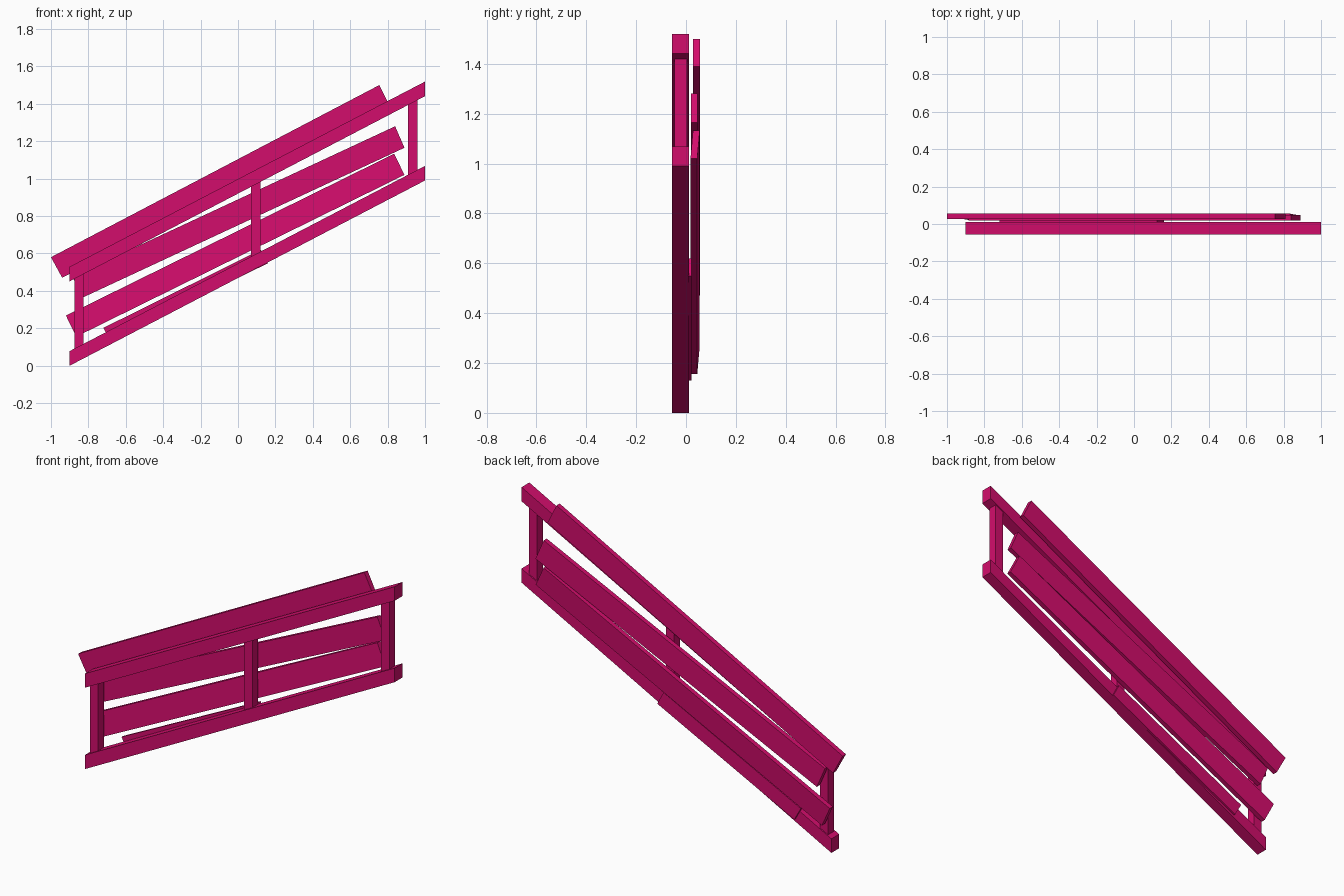
import bpy, bmesh
from mathutils import Vector

cube = bpy.data.objects.get("Cube")
if cube:
    bpy.data.objects.remove(cube, do_unlink=True)

pink = bpy.data.materials.new("magenta_paint")
pink.use_nodes = True
colour = (0.65, 0.004, 0.15, 1)
pink.diffuse_color = colour
pink.node_tree.nodes["Principled BSDF"].inputs["Base Color"].default_value = colour


def slab(name, outline, y0, y1, lean=0.0):
    """Extrude an x-z outline (bottom left, bottom right, top right, top left)
    from y0 to y1; lean pushes the top edge back."""
    bm = bmesh.new()
    offset = (0, 0, lean, lean)
    front = [bm.verts.new((x, y0 + o, z)) for (x, z), o in zip(outline, offset)]
    face = bm.faces.new(front)
    new = bmesh.ops.extrude_face_region(bm, geom=[face])["geom"]
    moved = [v for v in new if isinstance(v, bmesh.types.BMVert)]
    bmesh.ops.translate(bm, verts=moved, vec=Vector((0, y1 - y0, 0)))
    bmesh.ops.recalc_face_normals(bm, faces=bm.faces)
    mesh = bpy.data.meshes.new(name)
    bm.to_mesh(mesh)
    bm.free()
    mesh.materials.append(pink)
    obj = bpy.data.objects.new(name, mesh)
    bpy.context.collection.objects.link(obj)


LEFT, RIGHT = -0.9, 1.0
RISE, RAIL_H, GAP = 0.99, 0.078, 0.451


def slope_z(x):
    return (x - LEFT) / (RIGHT - LEFT) * RISE


# Sloping rails with vertical ends
for name, base in (("bottom_rail", 0), ("top_rail", GAP)):
    slab(name, [(LEFT, base), (RIGHT, base + RISE),
                (RIGHT, base + RISE + RAIL_H), (LEFT, base + RAIL_H)], -0.056, 0.012)

# Upright posts between the rails
for name, x in (("right_post", -0.85), ("middle_post", 0.095), ("left_post", 0.935)):
    a, b = x - 0.025, x + 0.025
    low, high = RAIL_H - 0.01, GAP + 0.01
    slab(name, [(a, slope_z(a) + low), (b, slope_z(b) + low),
                (b, slope_z(b) + high), (a, slope_z(a) + high)], -0.046, 0.005)

# Loose planks nailed to the back
slab("top_plank", [(-0.94, 0.47), (0.81, 1.39), (0.755, 1.5), (-1.0, 0.58)], 0.028, 0.056)
slab("upper_plank", [(-0.835, 0.362), (0.89, 1.165), (0.84, 1.28), (-0.885, 0.477)], 0.02, 0.047)
slab("lower_plank", [(-0.865, 0.155), (0.89, 1.02), (0.835, 1.133), (-0.92, 0.268)], 0.018, 0.045, 0.01)
slab("broken_plank", [(-0.68, 0.13), (0.16, 0.548), (0.122, 0.62), (-0.72, 0.202)], 0.008, 0.023)
